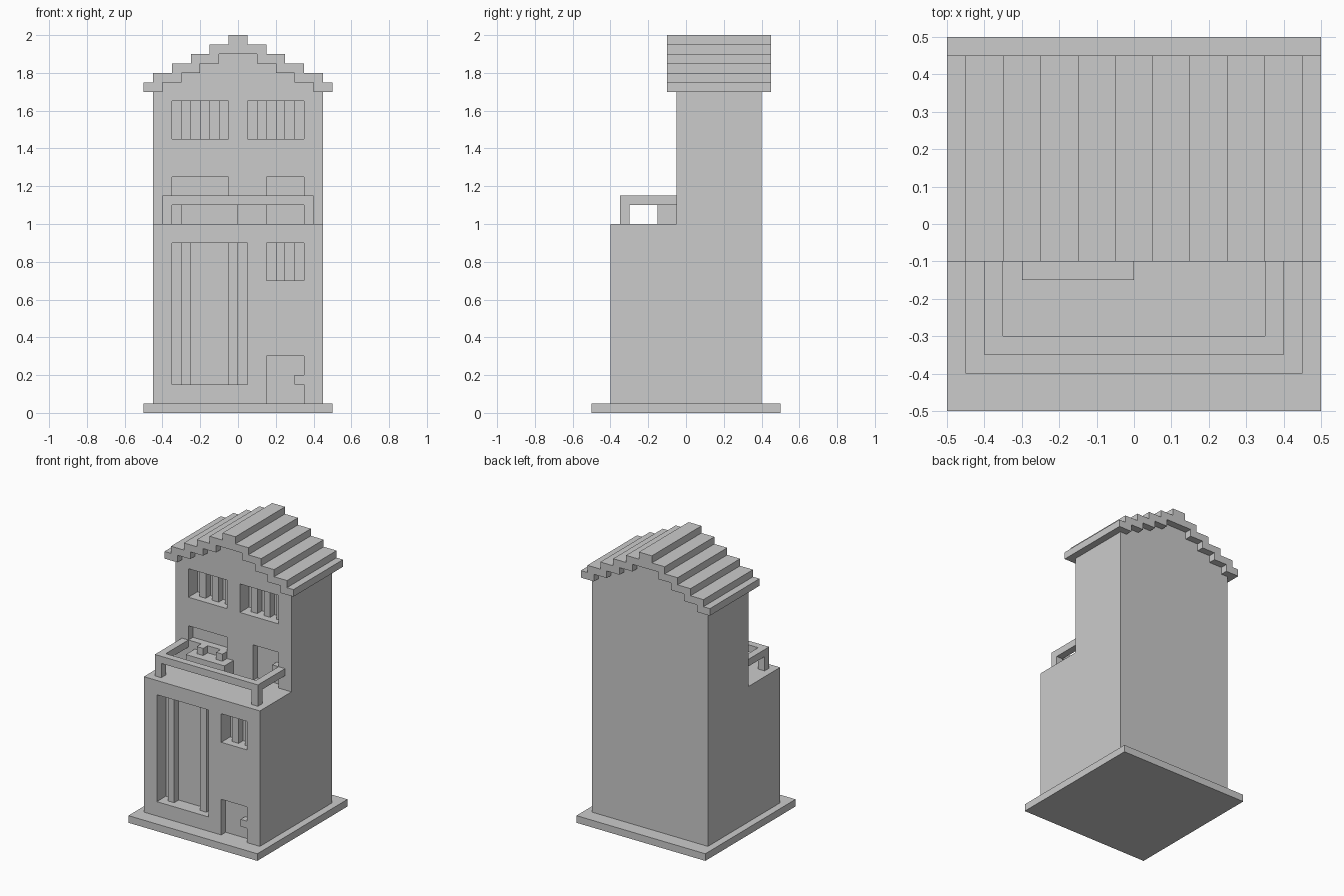
import bpy, bmesh

if "Cube" in bpy.data.objects:
    bpy.data.objects.remove(bpy.data.objects["Cube"])


def make_object(name, bm):
    bmesh.ops.recalc_face_normals(bm, faces=bm.faces[:])
    mesh = bpy.data.meshes.new(name)
    bm.to_mesh(mesh)
    bm.free()
    ob = bpy.data.objects.new(name, mesh)
    bpy.context.collection.objects.link(ob)
    return ob


def boxes(name, *ranges):
    """Boxes given as (x0, x1, y0, y1, z0, z1), together in one object."""
    bm = bmesh.new()
    for x0, x1, y0, y1, z0, z1 in ranges:
        for v in bmesh.ops.create_cube(bm, size=1)["verts"]:
            v.co = (x1 if v.co.x > 0 else x0,
                    y1 if v.co.y > 0 else y0,
                    z1 if v.co.z > 0 else z0)
    return make_object(name, bm)


def prism(name, profile, y0, y1):
    """Extrude an (x, z) outline from y0 to y1."""
    bm = bmesh.new()
    face = bm.faces.new([bm.verts.new((x, y0, z)) for x, z in profile])
    out = bmesh.ops.extrude_face_region(bm, geom=[face])["geom"]
    bmesh.ops.translate(bm, vec=(0, y1 - y0, 0),
                        verts=[g for g in out if isinstance(g, bmesh.types.BMVert)])
    # the source face stays behind as the front cap
    if not any(all(abs(v.co.y - y0) < 1e-6 for v in f.verts) for f in bm.faces):
        bmesh.ops.holes_fill(bm, edges=bm.edges[:])
    return make_object(name, bm)


def mirror_x(points):
    return [(-x, z) for x, z in reversed(points)]


def stairs(x, z, count):
    """Right-hand steps going down and outward, 0.1 wide and 0.05 high."""
    return [p for i in range(count)
            for p in ((x + 0.1 * i, z - 0.05 * i), (x + 0.1 * i, z - 0.05 * (i + 1)))]


def cut(ob, front, holes):
    """Sink (x0, x1, z0, z1, depth) recesses into the wall at y = front."""
    cutter = boxes("recess_cutter", *[(x0, x1, front - 0.05, front + d, z0, z1)
                                      for x0, x1, z0, z1, d in holes])
    cutter.hide_render = True
    mod = ob.modifiers.new("recesses", "BOOLEAN")
    mod.operation, mod.solver, mod.object = "DIFFERENCE", "EXACT", cutter
    bpy.context.view_layer.objects.active = ob
    bpy.ops.object.modifier_apply(modifier=mod.name)
    bpy.data.objects.remove(cutter)


def bars(name, front, xs, z0, z1):
    boxes(name, *[(x, x + 0.05, front + 0.05, front + 0.1, z0, z1) for x in xs])


LOW, HIGH = -0.4, -0.05     # front wall positions of the two storeys

# Base slab
boxes("base_slab", (-0.5, 0.5, -0.5, 0.5, 0, 0.05))

# Ground storey with tall window, small window and door
ground = boxes("ground_storey", (-0.45, 0.45, LOW, 0.4, 0.05, 1))
cut(ground, LOW, [(-0.35, 0.05, 0.15, 0.9, 0.1),
                  (0.15, 0.35, 0.7, 0.9, 0.1),
                  (0.15, 0.35, 0, 0.3, 0.05)])
bars("tall_window_bars", LOW, (-0.3, -0.05), 0.15, 0.9)
bars("small_window_bars", LOW, (0.2, 0.3), 0.7, 0.9)

# Upper storey with stepped gable, two windows, a low window and balcony door
gable = stairs(0.1, 1.9, 4) + [(0.45, 1.7), (0.45, 1.0)]
upper = prism("upper_storey", gable + mirror_x(gable), HIGH, 0.4)
cut(upper, HIGH, [(-0.35, -0.05, 1.45, 1.65, 0.1),
                  (0.05, 0.35, 1.45, 1.65, 0.1),
                  (-0.35, -0.05, 1.15, 1.25, 0.05),
                  (0.15, 0.35, 0.95, 1.25, 0.05)])
bars("upper_window_bars", HIGH, (-0.3, -0.2, -0.1, 0.1, 0.2, 0.3), 1.45, 1.65)

# Door handles, flush with the walls
for name, front, z in (("front_door_handle", LOW, 0.15),
                       ("balcony_door_handle", HIGH, 1.1)):
    boxes(name, (0.3, 0.35, front, front + 0.05, z, z + 0.05))

# Stepped roof: outer stairs above, inner stairs below
outer = stairs(0.05, 2.0, 5) + [(0.5, 1.75), (0.5, 1.7)]
inner = stairs(0.1, 1.9, 4)
prism("roof", outer + inner[::-1] + mirror_x(inner)[::-1] + mirror_x(outer),
      -0.1, 0.45)

# Balcony railing on two corner posts
rail = [(-0.4, 0.4, -0.35, -0.3, 1.1, 1.15)]
posts = []
for x in (-0.4, 0.35):
    rail.append((x, x + 0.05, -0.3, HIGH, 1.1, 1.15))
    posts.append((x, x + 0.05, -0.35, -0.3, 1, 1.1))
boxes("balcony_rail", *rail)
boxes("balcony_posts", *posts)

# Balcony bench with two small blocks against the wall
boxes("bench", (-0.3, 0, -0.15, HIGH, 1, 1.1))
boxes("bench_blocks", *[(x, x + 0.05, -0.1, HIGH, 1.1, 1.15) for x in (-0.25, -0.1)])
